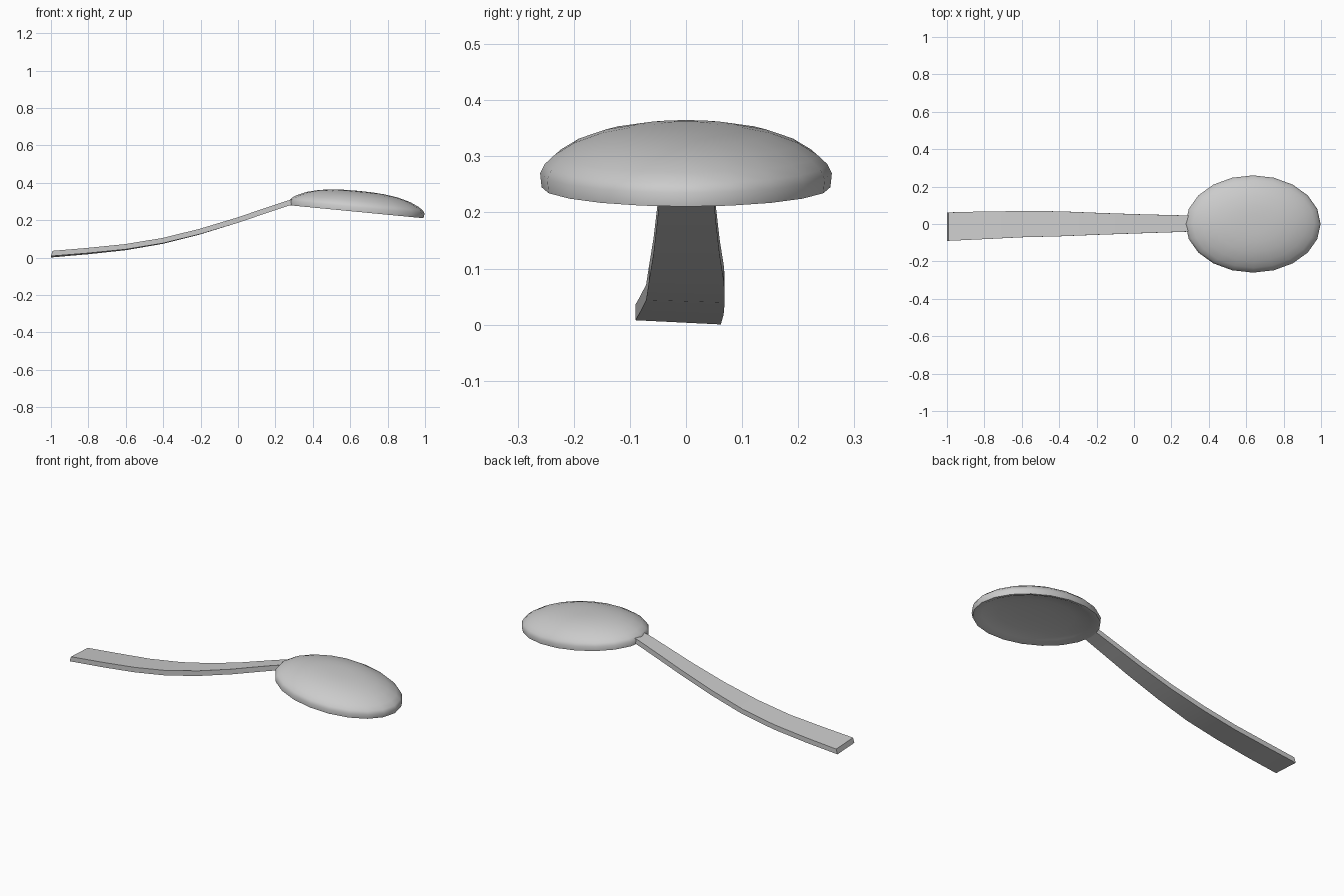
import bpy, bmesh, math
from mathutils import Matrix

if "Cube" in bpy.data.objects:
    bpy.data.objects.remove(bpy.data.objects["Cube"])


def make_object(name, bm, angle):
    bmesh.ops.recalc_face_normals(bm, faces=bm.faces)
    mesh = bpy.data.meshes.new(name)
    bm.to_mesh(mesh)
    bm.free()
    ob = bpy.data.objects.new(name, mesh)
    bpy.context.collection.objects.link(ob)
    bpy.ops.object.select_all(action='DESELECT')
    ob.select_set(True)
    bpy.context.view_layer.objects.active = ob
    bpy.ops.object.shade_smooth_by_angle(angle=math.radians(angle))
    return ob


# bowl: oval lathe, domed on top with a shallow hollow underneath
profile = [(0.2, 0.111), (0.38, 0.107), (0.58, 0.097), (0.77, 0.079), (0.9, 0.058),
           (0.97, 0.041), (1.0, 0.025), (0.99, 0.0), (0.94, 0.0),
           (0.85, 0.012), (0.6, 0.024), (0.3, 0.03)]
SIDES = 20
bm = bmesh.new()
rings = []
for r, h in profile:
    rings.append([bm.verts.new((0.363 * r * math.cos(2 * math.pi * i / SIDES),
                                0.26 * r * math.sin(2 * math.pi * i / SIDES), h))
                  for i in range(SIDES)])
for a, b in zip(rings, rings[1:]):
    for i in range(SIDES):
        j = (i + 1) % SIDES
        bm.faces.new((a[i], a[j], b[j], b[i]))
for ring, h in ((rings[0], 0.112), (rings[-1], 0.031)):
    pole = bm.verts.new((0, 0, h))
    for i in range(SIDES):
        bm.faces.new((ring[i], ring[(i + 1) % SIDES], pole))
bm.transform(Matrix.Translation((0.634, 0, 0.245)) @ Matrix.Rotation(math.radians(5.5), 4, 'Y'))
make_object("bowl", bm, 50)

# handle: flat bar swept along an S curve; x, underside z, y min, y max
stations = [(-1.0, 0.003, -0.09, 0.062), (-0.8, 0.02, -0.081, 0.067), (-0.6, 0.041, -0.071, 0.069),
            (-0.4, 0.075, -0.066, 0.068), (-0.2, 0.125, -0.058, 0.06), (0.0, 0.186, -0.051, 0.053),
            (0.15, 0.237, -0.046, 0.049), (0.27, 0.277, -0.042, 0.046), (0.3, 0.285, -0.04, 0.045)]
bm = bmesh.new()
sections = []
for k, (x, z, y0, y1) in enumerate(stations):
    p, q = stations[max(k - 1, 0)], stations[min(k + 1, len(stations) - 1)]
    slope = math.atan2(q[1] - p[1], q[0] - p[0])
    dx, dz = -0.028 * math.sin(slope), 0.028 * math.cos(slope)
    if k == 0:
        dx = 0.008
    roll = 0.005 * max(0, -x)
    sections.append([bm.verts.new(c) for c in (
        (x, y0, z + roll), (x, y1, z - roll * 0.5),
        (x + dx, y1, z + dz - roll * 0.5), (x + dx, y0, z + dz + roll))])
for a, b in zip(sections, sections[1:]):
    for i in range(4):
        j = (i + 1) % 4
        bm.faces.new((a[i], a[j], b[j], b[i]))
bm.faces.new(sections[0])
bm.faces.new(sections[-1])
make_object("handle", bm, 40)
